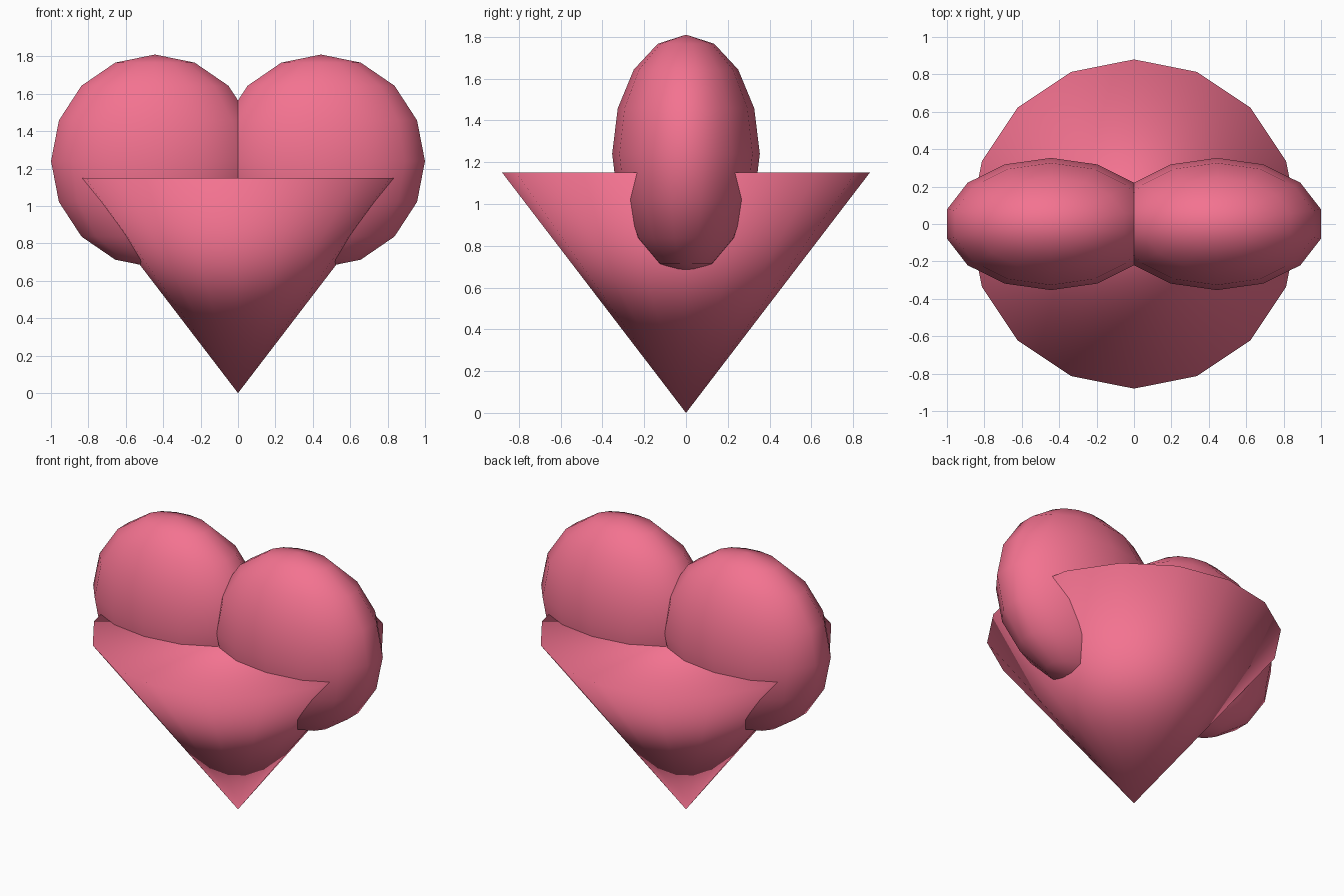
import bpy

if "Cube" in bpy.data.objects:
    bpy.data.objects.remove(bpy.data.objects["Cube"])

pink = bpy.data.materials.new("pink")
pink.diffuse_color = (0.9, 0.17, 0.28, 1)
pink.use_nodes = True
pink.node_tree.nodes["Principled BSDF"].inputs["Base Color"].default_value = pink.diffuse_color


def finish(name):
    obj = bpy.context.object
    obj.name = name
    obj.data.materials.append(pink)
    bpy.ops.object.shade_smooth()
    return obj


# Two flattened spheres form the rounded upper lobes
for side, x in (("left", -0.444), ("right", 0.444)):
    bpy.ops.mesh.primitive_uv_sphere_add(
        segments=14, ring_count=8, radius=0.57, location=(x, 0, 1.24))
    finish(side + "_lobe").scale = (1, 0.62, 1)

# Capped, downward-pointing cone forms the lower tip
bpy.ops.mesh.primitive_cone_add(
    vertices=16, radius1=0, radius2=0.88, depth=1.15, location=(0, 0, 0.575))
finish("lower_point")
